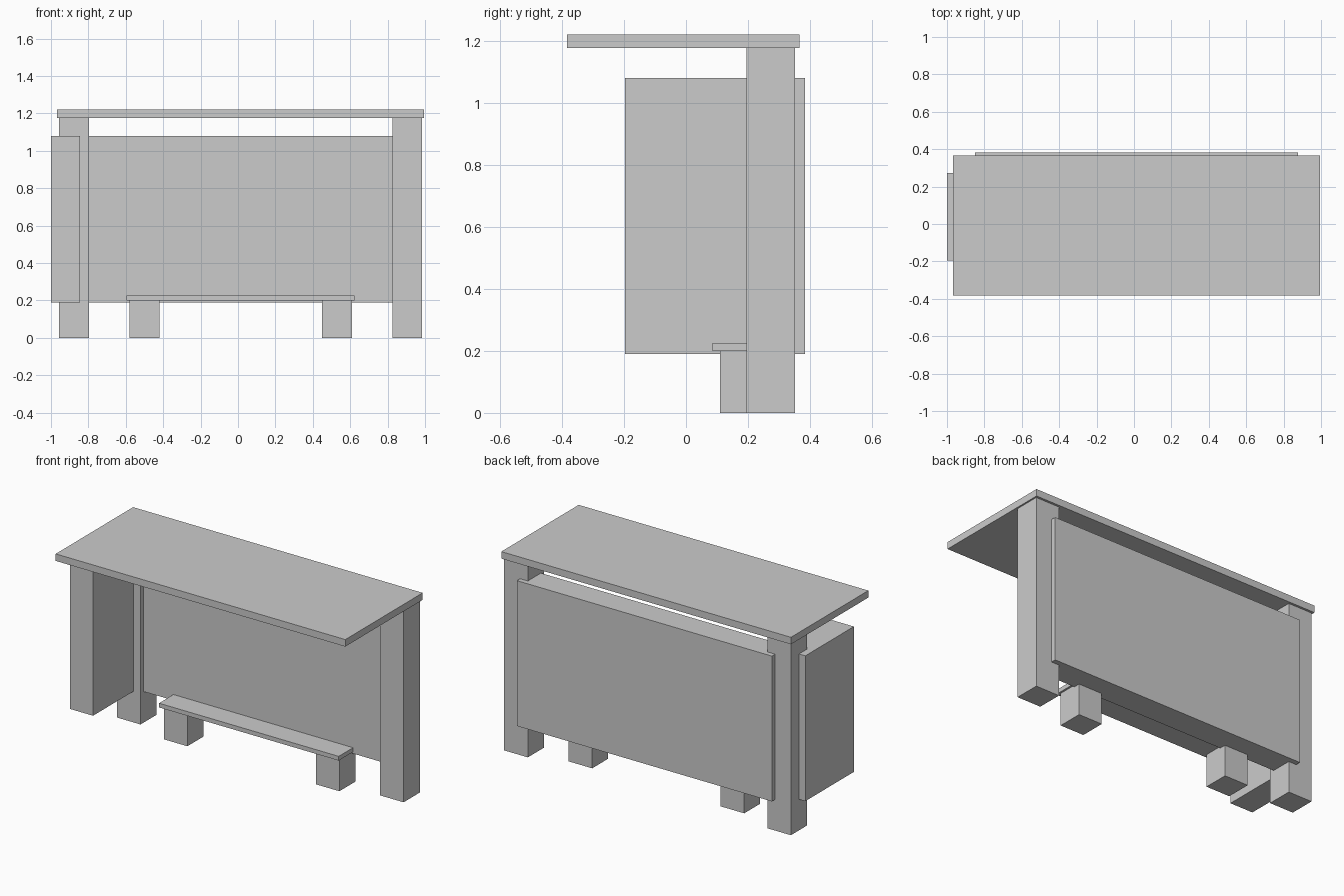
import bpy
import bmesh
from mathutils import Vector

cube = bpy.data.objects.get("Cube")
if cube:
    bpy.data.objects.remove(cube, do_unlink=True)

# One plain material for the whole desk
GREY = (0.6, 0.6, 0.6, 1.0)
grey = bpy.data.materials.new("light grey")
grey.use_nodes = True
grey.diffuse_color = GREY
for node in grey.node_tree.nodes:
    if node.type == "BSDF_PRINCIPLED":
        node.inputs["Base Color"].default_value = GREY


def board(name, x, y, z):
    """Box spanning the given (min, max) range on each axis."""
    low, high = (Vector(c) for c in zip(x, y, z))
    bm = bmesh.new()
    bmesh.ops.create_cube(bm, size=1)
    bmesh.ops.scale(bm, vec=high - low, verts=bm.verts)
    mesh = bpy.data.meshes.new(name)
    bm.to_mesh(mesh)
    bm.free()
    mesh.materials.append(grey)
    obj = bpy.data.objects.new(name, mesh)
    obj.location = (low + high) / 2
    bpy.context.collection.objects.link(obj)
    return obj


LEG_WIDTH = 0.16
PANEL_Z = (0.19, 1.08)

# Desk top
board("table_top", (-0.967, 0.995), (-0.383, 0.366), (1.177, 1.22))

# Tall legs and short shelf legs
for side, tall_x, short_x in (("right", -0.957, -0.58), ("left", 0.825, 0.45)):
    board(side + "_leg", (tall_x, tall_x + LEG_WIDTH), (0.195, 0.352), (0, 1.177))
    board(side + "_shelf_leg", (short_x, short_x + LEG_WIDTH), (0.11, 0.265), (0, 0.2))

# Hanging panels
board("back_panel", (-0.85, 0.878), (0.225, 0.383), PANEL_Z)
board("side_panel", (-1.0, -0.845), (-0.196, 0.274), PANEL_Z)

# Low foot shelf
board("foot_shelf", (-0.595, 0.622), (0.086, 0.285), (0.2, 0.226))
